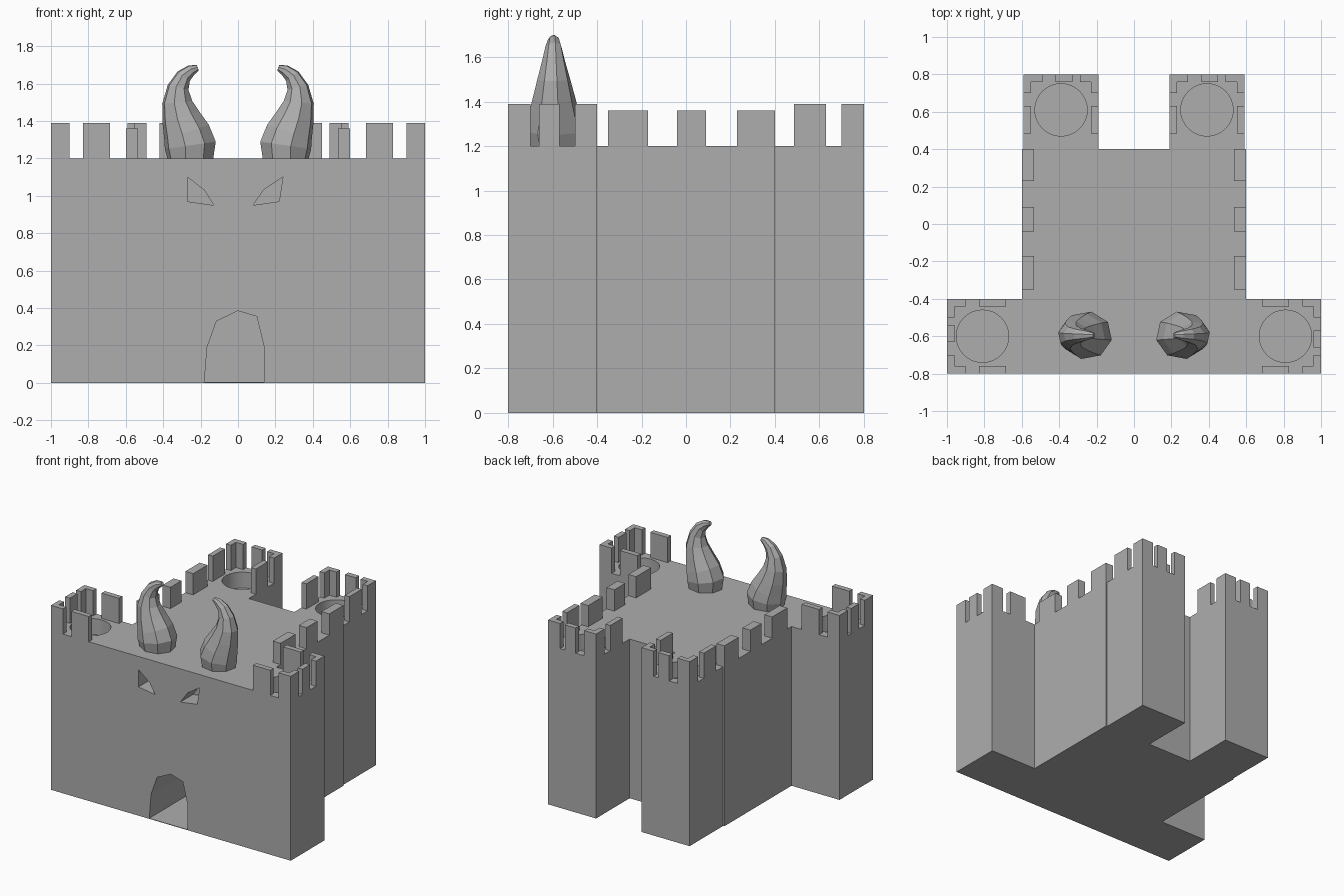
import bpy, bmesh, math
from mathutils import Vector, Matrix

cube = bpy.data.objects.get("Cube")
if cube:
    bpy.data.objects.remove(cube, do_unlink=True)

stone = bpy.data.materials.new("grey stone")
GREY = (0.42, 0.42, 0.42, 1)
stone.diffuse_color = GREY
stone.use_nodes = True
stone.node_tree.nodes["Principled BSDF"].inputs["Base Color"].default_value = GREY

TOP = 1.2  # roof level


def finish(bm, name):
    bmesh.ops.recalc_face_normals(bm, faces=bm.faces)
    mesh = bpy.data.meshes.new(name)
    bm.to_mesh(mesh)
    bm.free()
    mesh.materials.append(stone)
    obj = bpy.data.objects.new(name, mesh)
    bpy.context.collection.objects.link(obj)
    return obj


def add_box(bm, x0, x1, y0, y1, z0, z1):
    size = Matrix.Diagonal((x1 - x0, y1 - y0, z1 - z0, 1))
    centre = Matrix.Translation(((x0 + x1) / 2, (y0 + y1) / 2, (z0 + z1) / 2))
    bmesh.ops.create_cube(bm, size=1, matrix=centre @ size)


def box(name, *bounds):
    bm = bmesh.new()
    add_box(bm, *bounds)
    return finish(bm, name)


def prism(name, profile, y0, y1):
    """Extrude an x-z outline along y."""
    bm = bmesh.new()
    face = bm.faces.new([bm.verts.new((x, y0, z)) for x, z in profile])
    ext = bmesh.ops.extrude_face_region(bm, geom=[face])["geom"]
    verts = [v for v in ext if isinstance(v, bmesh.types.BMVert)]
    bmesh.ops.translate(bm, verts=verts, vec=(0, y1 - y0, 0))
    return finish(bm, name)


def carve(obj, cutter):
    mod = obj.modifiers.new("cut", "BOOLEAN")
    mod.operation = "DIFFERENCE"
    mod.solver = "EXACT"
    mod.object = cutter
    bpy.context.view_layer.objects.active = obj
    bpy.ops.object.modifier_apply(modifier=mod.name)
    bpy.data.objects.remove(cutter, do_unlink=True)


# Main keep with arched doorway and two slanted eye openings
keep = box("keep", -0.6, 0.6, -0.8, 0.4, 0, TOP)
door = [(-0.18, 0.004), (-0.165, 0.19), (-0.115, 0.33), (0, 0.385),
        (0.1, 0.355), (0.14, 0.19), (0.14, 0.004)]
right_eye = [(-0.27, 1.1), (-0.18, 1.03), (-0.13, 0.95), (-0.27, 0.97)]
left_eye = [(0.24, 1.1), (0.14, 1.035), (0.08, 0.95), (0.22, 0.97)]
carve(keep, prism("door_cutter", door, -0.9, -0.2))
for eye in (right_eye, left_eye):
    carve(keep, prism("eye_cutter", eye, -0.9, -0.65))


# Corner towers: a sunken round pit and battlements on three sides
def tower(name, centre, angle):
    place = Matrix.Translation(centre) @ Matrix.Rotation(angle, 4, "Z")
    h, t, high = 0.2, 0.04, 1.39
    body = box(name, -h, h, -h, h, 0, TOP)
    bm = bmesh.new()
    bmesh.ops.create_cone(bm, cap_ends=True, segments=32, radius1=0.14, radius2=0.14,
                          depth=0.24, matrix=Matrix.Translation((0.01, 0, TOP)))
    carve(body, finish(bm, "pit_cutter"))

    bm = bmesh.new()
    add_box(bm, h - t, h, -0.06, 0.03, TOP, high)
    for s in (-1, 1):
        outer, inner = s * h, s * (h - t)
        lo, hi = sorted((outer, inner))
        add_box(bm, -0.115, 0.03, lo, hi, TOP, high)
        add_box(bm, 0.1, h, lo, hi, TOP, high)
        lo, hi = sorted((inner, s * 0.1))
        add_box(bm, h - t, h, lo, hi, TOP, high)
    merlons = finish(bm, name + "_battlements")
    for obj in (body, merlons):
        obj.data.transform(place)
    bpy.ops.object.select_all(action="DESELECT")
    body.select_set(True)
    bpy.context.view_layer.objects.active = body
    bpy.ops.object.shade_smooth_by_angle(angle=math.radians(30))


tower("front_left_tower", (0.8, -0.6, 0), 0)
tower("front_right_tower", (-0.8, -0.6, 0), math.pi)
tower("back_left_tower", (0.39, 0.6, 0), math.pi / 2)
tower("back_right_tower", (-0.39, 0.6, 0), math.pi / 2)

# Battlements along the keep's side walls
for side, s in (("left", 1), ("right", -1)):
    x0, x1 = sorted((s * 0.535, s * 0.6))
    bm = bmesh.new()
    for y0, y1 in ((-0.35, -0.17), (-0.04, 0.09), (0.23, 0.4)):
        add_box(bm, x0, x1, y0, y1, TOP, 1.36)
    finish(bm, side + "_wall_battlements")


# Curved faceted horns: rings of (x, z, radius) swept along a bent spine
SPINE = [(0.255, 1.2, 0.125), (0.255, 1.27, 0.14), (0.275, 1.34, 0.128),
         (0.305, 1.42, 0.105), (0.325, 1.5, 0.082), (0.32, 1.58, 0.058),
         (0.29, 1.64, 0.042), (0.25, 1.672, 0.03), (0.215, 1.685, 0.016)]


def horn(name, s, sides=8):
    bm = bmesh.new()
    rings = []
    for i, (x, z, r) in enumerate(SPINE):
        a, b = SPINE[max(i - 1, 0)], SPINE[min(i + 1, len(SPINE) - 1)]
        tangent = Vector((b[0] - a[0], 0, b[1] - a[1])).normalized()
        if i == 0:
            tangent = Vector((0, 0, 1))
        across = Vector((tangent.z, 0, -tangent.x))
        ring = []
        for k in range(sides):
            ang = math.tau * (k + 0.25) / sides
            p = Vector((x, -0.595, z)) + across * r * math.cos(ang)
            p.y += r * 0.92 * math.sin(ang)
            p.x *= s
            ring.append(bm.verts.new(p))
        rings.append(ring)
    for lower, upper in zip(rings, rings[1:]):
        for k in range(sides):
            n = (k + 1) % sides
            bm.faces.new((lower[k], lower[n], upper[n], upper[k]))
    bm.faces.new(rings[0])
    bm.faces.new(rings[-1])
    finish(bm, name)


horn("left_horn", 1)
horn("right_horn", -1)
